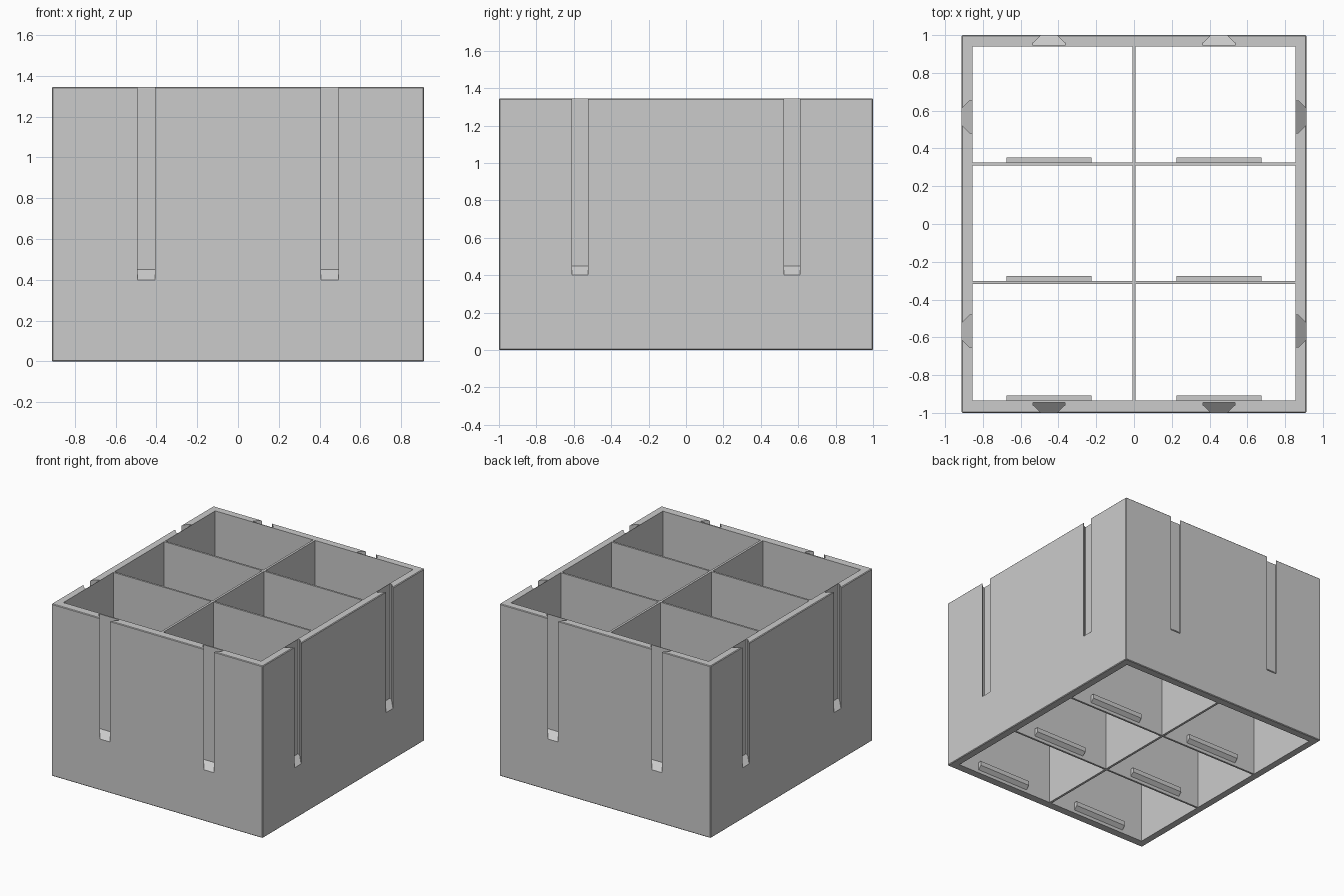
import bpy
import bmesh
from math import pi
from mathutils import Matrix, Vector

cube = bpy.data.objects.get("Cube")
if cube:
    bpy.data.objects.remove(cube, do_unlink=True)

HALF_X, HALF_Y, HEIGHT = 0.913, 1.0, 1.345
CELL_X = (0.009, 0.855)
CELL_ROWS = [(-0.935, -0.318), (-0.303, 0.310), (0.325, 0.940)]

grey = bpy.data.materials.new("plain grey")
grey.use_nodes = True
grey.diffuse_color = (0.6, 0.6, 0.6, 1)
grey.node_tree.nodes["Principled BSDF"].inputs["Base Color"].default_value = grey.diffuse_color


def make_object(name, bm):
    bmesh.ops.recalc_face_normals(bm, faces=bm.faces)
    mesh = bpy.data.meshes.new(name)
    bm.to_mesh(mesh)
    bm.free()
    mesh.materials.append(grey)
    obj = bpy.data.objects.new(name, mesh)
    bpy.context.collection.objects.link(obj)
    return obj


def add_box(bm, low, high):
    low, high = Vector(low), Vector(high)
    matrix = Matrix.Translation((low + high) / 2) @ Matrix.Diagonal((*(high - low), 1))
    bmesh.ops.create_cube(bm, size=1, matrix=matrix)


def add_prism(bm, ring_a, ring_b):
    a = [bm.verts.new(p) for p in ring_a]
    b = [bm.verts.new(p) for p in ring_b]
    bm.faces.new(a)
    bm.faces.new(b[::-1])
    for i in range(len(a)):
        j = (i + 1) % len(a)
        bm.faces.new((a[i], a[j], b[j], b[i]))


def add_groove(bm, along, half_size, turn):
    """Dovetail slot, open at the top, with a floor that slopes up inward."""
    profile = [(0.042, -0.02), (0.042, 0), (0.085, 0.042), (0.085, 0.055)]
    outline = profile + [(-w, d) for w, d in reversed(profile)]
    spin = Matrix.Rotation(turn, 3, "Z")
    floor = [spin @ Vector((along + w, d - half_size, 0.4 + 0.9 * d)) for w, d in outline]
    top = [Vector((p.x, p.y, HEIGHT + 0.1)) for p in floor]
    add_prism(bm, floor, top)


# Outer block with fine chamfers
bm = bmesh.new()
add_box(bm, (-HALF_X, -HALF_Y, 0), (HALF_X, HALF_Y, HEIGHT))
bmesh.ops.bevel(bm, geom=bm.edges[:], offset=0.005, segments=1, affect="EDGES")
body = make_object("divided_box", bm)

# Six open cells and eight side grooves to cut away
bm = bmesh.new()
for side in (-1, 1):
    x0, x1 = sorted(side * x for x in CELL_X)
    for y0, y1 in CELL_ROWS:
        add_box(bm, (x0, y0, -0.1), (x1, y1, HEIGHT + 0.1))
    for turn in (0, pi):
        add_groove(bm, side * 0.45, HALF_Y, turn)
        add_groove(bm, side * 0.567, HALF_X, turn + pi / 2)
cutter = make_object("cell_and_groove_cutter", bm)
cutter.hide_render = True

cut = body.modifiers.new("cells and grooves", "BOOLEAN")
cut.operation = "DIFFERENCE"
cut.solver = "EXACT"
cut.object = cutter
bpy.context.view_layer.objects.active = body
bpy.ops.object.modifier_apply(modifier=cut.name)
bpy.data.objects.remove(cutter, do_unlink=True)

# Small support ledges low on the back of each cross wall
for side, label in ((-1, "right"), (1, "left")):
    for (y, _), row in zip(CELL_ROWS, ("front", "middle", "back")):
        section = [(y - 0.004, 0.025), (y, 0.025), (y + 0.027, 0.05),
                   (y + 0.027, 0.085), (y - 0.004, 0.085)]
        bm = bmesh.new()
        add_prism(bm, *[[(side * 0.45 + end, *p) for p in section] for end in (-0.225, 0.225)])
        make_object(f"ledge_{row}_{label}", bm)
